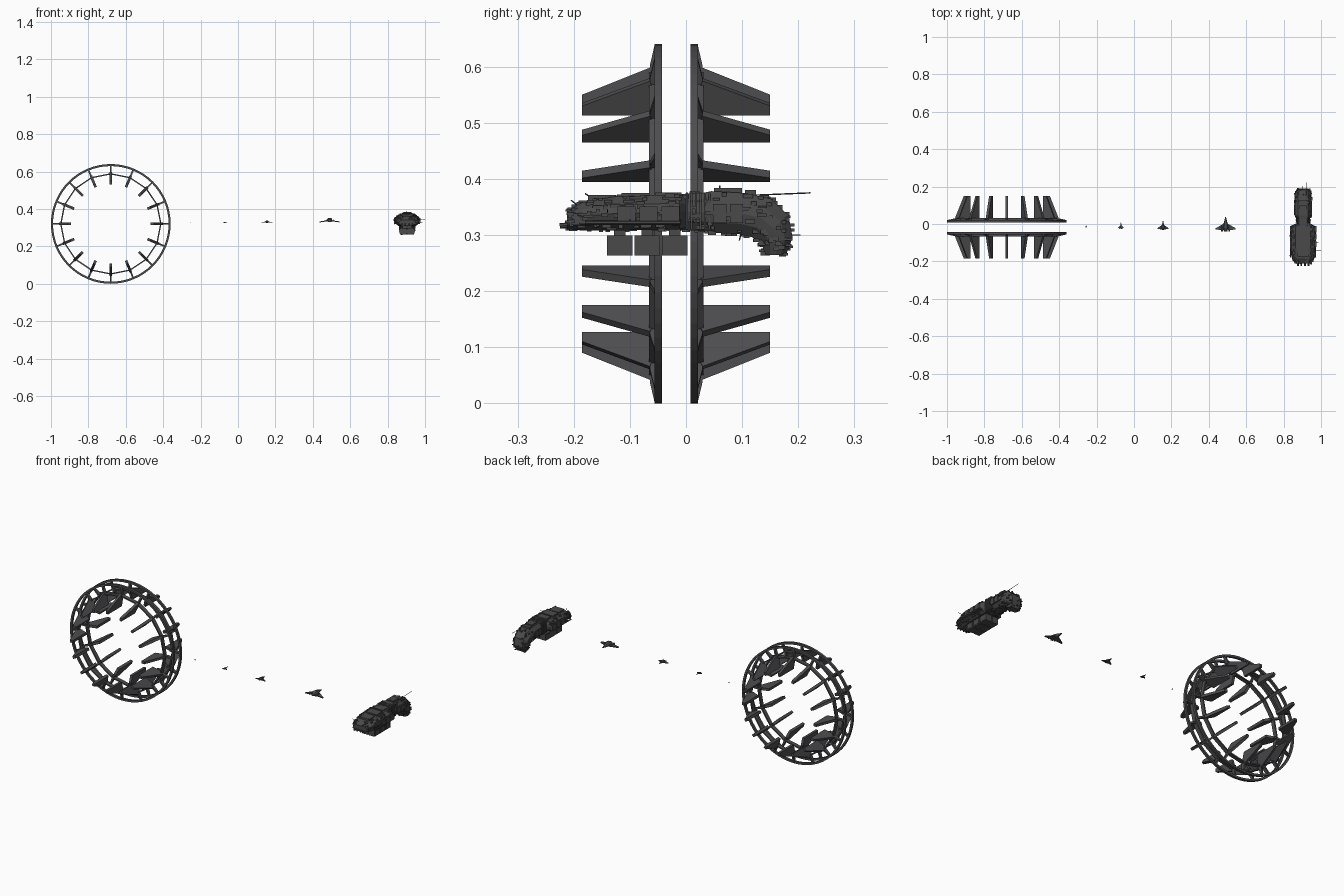
import bpy, bmesh, math, random
from mathutils import Vector, Matrix

if "Cube" in bpy.data.objects:
    bpy.data.objects.remove(bpy.data.objects["Cube"])

random.seed(4)

def material(name, rgb):
    m = bpy.data.materials.new(name)
    m.diffuse_color = (*rgb, 1)
    m.use_nodes = True
    m.node_tree.nodes["Principled BSDF"].inputs["Base Color"].default_value = m.diffuse_color
    return m

GREY = material("dark_grey", (0.075, 0.075, 0.08))
STEEL = material("hull_grey", (0.068, 0.068, 0.07))

def finish(name, bm, mat):
    bmesh.ops.recalc_face_normals(bm, faces=bm.faces)
    me = bpy.data.meshes.new(name)
    bm.to_mesh(me)
    bm.free()
    me.materials.append(mat)
    ob = bpy.data.objects.new(name, me)
    bpy.context.collection.objects.link(ob)
    return ob

def box(bm, c, size):
    bmesh.ops.create_cube(bm, size=1, matrix=Matrix.Translation(c) @ Matrix.Diagonal((*size, 1)))

def rod(bm, a, b, r, sides=6):
    a, b = Vector(a), Vector(b)
    rot = (b - a).to_track_quat('Z', 'Y').to_matrix().to_4x4()
    bmesh.ops.create_cone(bm, cap_ends=True, segments=sides, radius1=r, radius2=r,
                          depth=(b - a).length, matrix=Matrix.Translation((a + b) / 2) @ rot)

def bridge(bm, rings, closed=False):
    """Skin a list of point loops; closed joins last to first, otherwise cap."""
    vs = [[bm.verts.new(p) for p in r] for r in rings]
    n, m = len(vs), len(vs[0])
    for i in range(n if closed else n - 1):
        a, b = vs[i], vs[(i + 1) % n]
        for j in range(m):
            k = (j + 1) % m
            bm.faces.new((a[j], a[k], b[k], b[j]))
    if not closed:
        bm.faces.new(vs[0])
        bm.faces.new(vs[-1])

# ---------------- ring gate ----------------
CX, CZ, YM = -0.68, 0.32, -0.0175

def gate_point(r, d, ang, side, off=0.0):
    c, s = math.cos(ang), math.sin(ang)
    return (CX + r * c - off * s, YM + side * d, CZ + r * s + off * c)

def hoop(name, r0, r1, d0, d1, side, n):
    bm = bmesh.new()
    prof = [(r0, d0), (r1, d0), (r1, d1), (r0, d1)]
    bridge(bm, [[gate_point(r, d, 2 * math.pi * i / n, side) for r, d in prof] for i in range(n)], True)
    finish(name, bm, GREY)

def radial_slabs(name, prof, thick, side):
    bm = bmesh.new()
    for i in range(16):
        ang = math.pi * i / 8
        bridge(bm, [[gate_point(r, d, ang, side, o) for r, d in prof] for o in (-thick / 2, thick / 2)])
    finish(name, bm, GREY)

for side, tag in ((-1, "front"), (1, "back")):
    hoop(tag + "_outer_hoop", 0.309, 0.32, 0.0255, 0.0385, side, 64)
    hoop(tag + "_inner_hoop", 0.264, 0.271, 0.0265, 0.0485, side, 16)
    radial_slabs(tag + "_struts", [(0.312, 0.027), (0.316, 0.039), (0.284, 0.0465),
                                   (0.25, 0.05), (0.25, 0.028)], 0.009, side)
    radial_slabs(tag + "_fins", [(0.278, 0.047), (0.23, 0.1675), (0.212, 0.1675),
                                 (0.212, 0.047), (0.25, 0.036)], 0.014, side)

# ---------------- lofted hulls ----------------
SX = 0.904
HULL = [(-.55, -1), (.55, -1), (.9, -.5), (1, 0), (.92, .5), (.6, 1), (-.6, 1), (-.92, .5), (-1, 0), (-.9, -.5)]

def section(x0, st):
    y, z, a, hw, hh = st
    a = math.radians(a)
    return [Vector((x0 + u * hw, y + v * hh * math.sin(a), z + v * hh * math.cos(a))) for u, v in HULL]

def loft(name, x0, stations, mat):
    bm = bmesh.new()
    bridge(bm, [section(x0, s) for s in stations])
    return finish(name, bm, mat)

# stations: y, z, tilt, half width, half height
FRONT = [(-.212, .326, 0, .044, .016), (-.185, .333, 0, .057, .025), (-.13, .338, 0, .067, .030),
         (-.05, .340, 0, .068, .031), (-.012, .341, 0, .065, .031), (0, .341, 0, .045, .028)]
REAR = [(-.01, .341, 0, .036, .032), (.03, .341, 0, .037, .034), (.045, .341, 0, .045, .037),
        (.10, .338, 8, .046, .037), (.135, .330, 25, .046, .038), (.155, .312, 50, .045, .036),
        (.163, .288, 75, .042, .028), (.160, .264, 90, .034, .018)]
loft("carrier_front_hull", SX, FRONT, STEEL)
loft("carrier_rear_hull", SX, REAR, STEEL)

# surface clutter scattered over both hulls
bm = bmesh.new()
for stations, count in ((FRONT, 190), (REAR, 130)):
    secs = [section(SX, s) for s in stations]
    for _ in range(count):
        i = random.choices(range(len(secs) - 1), [abs(b[0] - a[0]) + abs(b[1] - a[1])
                           for a, b in zip(stations, stations[1:])])[0]
        j, t, u = random.randrange(10), random.random(), random.random()
        k = (j + 1) % 10
        p = secs[i][j].lerp(secs[i][k], u).lerp(secs[i + 1][j].lerp(secs[i + 1][k], u), t)
        box(bm, p, (random.uniform(.004, .01), random.uniform(.006, .018), random.uniform(.004, .008)))
finish("hull_clutter", bm, STEEL)

# raised deck blocks, neck ribs and nose prongs
bm = bmesh.new()
for y, z, w, l, h in ((-.15, .366, .06, .05, .01), (-.09, .37, .07, .05, .01), (-.035, .371, .06, .04, .01),
                      (.075, .378, .04, .05, .012), (.115, .374, .05, .02, .012)):
    box(bm, (SX, y, z), (w, l, h))
for i in range(6):
    box(bm, (SX, .002 + i * .008, .343), (.082, .004, .066))
for x in (-.028, -.01, .01, .028):
    rod(bm, (SX + x, -.225, .316), (SX + x, -.20, .318), .005, 8)
finish("deck_blocks_and_ribs", bm, STEEL)

# side hangar panels
bm = bmesh.new()
for s in (-1, 1):
    for y in (-.106, -.067, -.028):
        box(bm, (SX + s * .064, y, .338), (.014, .032, .026))
    for y in (.06, .09):
        box(bm, (SX + s * .044, y, .338), (.008, .024, .034))
    rod(bm, (SX + s * .066, -.18, .322), (SX + s * .066, -.01, .322), .004)
finish("side_hangar_panels", bm, STEEL)

# cargo containers slung under the hull
bm = bmesh.new()
for y in (-.118, -.069, -.02):
    for s in (-1, 1):
        box(bm, (SX + s * .02, y, .281), (.036, .045, .036))
        box(bm, (SX + s * .02, y, .281), (.039, .034, .026))
    box(bm, (SX, y, .304), (.05, .02, .016))
finish("cargo_containers", bm, STEEL)

# antennas
bm = bmesh.new()
for a, b in (((.96, -.14, .34), (1.0, -.14, .345)), ((.85, -.17, .34), (.828, -.17, .345)),
             ((.92, .10, .37), (.92, .222, .375)), ((.90, .18, .30), (.90, .204, .30)),
             ((.88, -.19, .35), (.88, -.205, .362)), ((.93, -.16, .36), (.93, -.18, .374)),
             ((.96, -.1, .33), (.985, -.1, .325)), ((.9, .06, .37), (.9, .06, .388)),
             ((.9, .10, .31), (.9, .095, .29))):
    rod(bm, a, b, .0012)
finish("antennas", bm, STEEL)

# ---------------- small craft ----------------
def craft(name, x, y0, y1, z, half):
    L = y1 - y0
    body = [(y0, z, 0, half * .16, half * .12), (y0 + .25 * L, z + half * .06, 0, half * .26, half * .2),
            (y0 + .55 * L, z + half * .04, 0, half * .2, half * .16), (y1, z, 0, half * .04, half * .03)]
    loft(name + "_body", x, body, GREY)
    bm = bmesh.new()
    for s in (-1, 1):   # drooping swept wings
        prof = [(0, .68), (.3, .5), (1, .22), (1, .14), (.45, .1), (0, .14)]
        bridge(bm, [[(x + s * u * half, y0 + v * L, z - u * half * .15 + o) for u, v in prof]
                    for o in (-half * .04, half * .06)])
        rod(bm, (x + s * half * .35, y0, z), (x + s * half * .35, y0 + .4 * L, z), half * .09, 8)
    finish(name + "_wings", bm, GREY)

craft("large_craft", .49, -.040, .037, .338, .054)
craft("medium_craft", .155, -.032, .016, .330, .030)
craft("small_craft", -.07, -.027, .010, .327, .015)
craft("tiny_craft", -.256, -.018, -.006, .325, .006)
